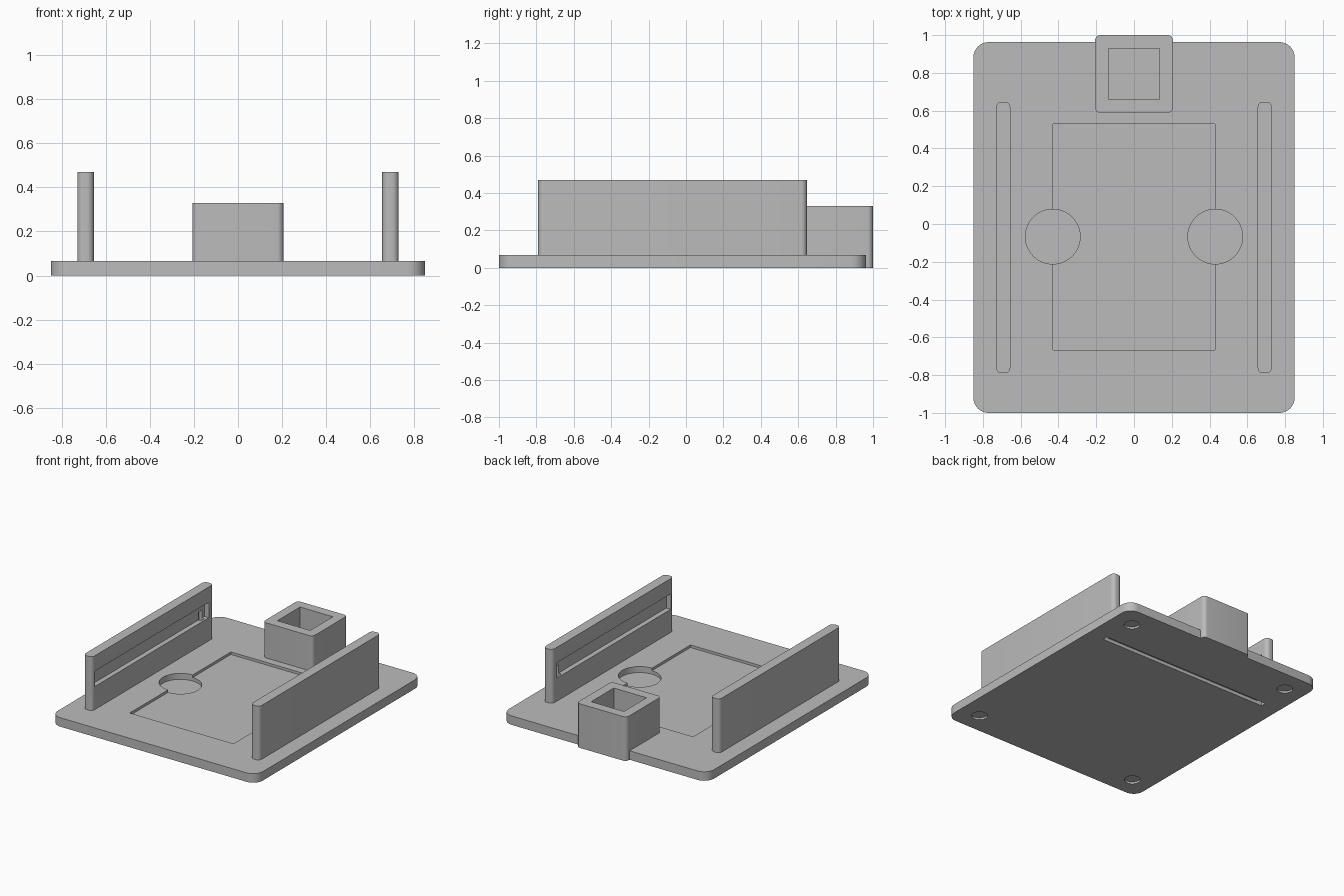
import bpy, bmesh, math

if "Cube" in bpy.data.objects:
    bpy.data.objects.remove(bpy.data.objects["Cube"], do_unlink=True)

grey = bpy.data.materials.new("plain grey")
grey.use_nodes = True
grey.diffuse_color = (0.5, 0.5, 0.5, 1)
grey.node_tree.nodes["Principled BSDF"].inputs["Base Color"].default_value = (0.5, 0.5, 0.5, 1)


def prism(name, outline, z0, z1):
    """Extrude a flat counter-clockwise outline from z0 to z1."""
    bm = bmesh.new()
    low = [bm.verts.new((x, y, z0)) for x, y in outline]
    high = [bm.verts.new((x, y, z1)) for x, y in outline]
    bm.faces.new(low[::-1])
    bm.faces.new(high)
    n = len(outline)
    for i in range(n):
        j = (i + 1) % n
        bm.faces.new((low[i], low[j], high[j], high[i]))
    mesh = bpy.data.meshes.new(name)
    bm.to_mesh(mesh)
    bm.free()
    mesh.materials.append(grey)
    obj = bpy.data.objects.new(name, mesh)
    bpy.context.collection.objects.link(obj)
    return obj


def block(name, x0, x1, y0, y1, z0, z1, radius=0, steps=8):
    """Box with optional rounded vertical corners."""
    if not radius:
        return prism(name, [(x0, y0), (x1, y0), (x1, y1), (x0, y1)], z0, z1)
    corners = [(x1 - radius, y1 - radius), (x0 + radius, y1 - radius),
               (x0 + radius, y0 + radius), (x1 - radius, y0 + radius)]
    outline = []
    for quarter, (cx, cy) in enumerate(corners):
        for k in range(steps + 1):
            a = math.pi / 2 * (quarter + k / steps)
            outline.append((cx + radius * math.cos(a), cy + radius * math.sin(a)))
    return prism(name, outline, z0, z1)


def disc(name, cx, cy, radius, z0, z1, sides=48):
    turn = [math.tau * k / sides for k in range(sides)]
    return prism(name, [(cx + radius * math.cos(a), cy + radius * math.sin(a)) for a in turn], z0, z1)


def cut(target, cutters):
    """Subtract the cutters, bake the result and remove them."""
    for cutter in cutters:
        cutter.hide_render = True
        mod = target.modifiers.new("cut", 'BOOLEAN')
        mod.operation = 'DIFFERENCE'
        mod.solver = 'EXACT'
        mod.object = cutter
    graph = bpy.context.evaluated_depsgraph_get()
    graph.update()
    mesh = bpy.data.meshes.new_from_object(target.evaluated_get(graph))
    target.modifiers.clear()
    target.data = mesh
    for cutter in cutters:
        bpy.data.objects.remove(cutter, do_unlink=True)


TOP = 0.067
POST = (-0.207, 0.207, 0.588, 1.0)

# Base plate with tray recess, finger holes, cable groove and foot recesses
plate = block("base_plate", -0.85, 0.85, -1.0, 0.963, 0, TOP, 0.08)
cutters = [
    block("tray", -0.43, 0.43, -0.667, 0.53, 0.048, 0.2),
    block("post_seat", *POST, -0.1, 0.2, 0.03),
    block("cable_groove", -0.715, 0.715, 0.52, 0.56, -0.1, 0.025),
]
for side in (-1, 1):
    cutters.append(disc("finger_hole", side * 0.43, -0.067, 0.145, 0.022, 0.2))
    cutters.append(block("cable_hole", side * 0.693 - 0.022, side * 0.693 + 0.022,
                         0.52, 0.56, -0.05, 0.2))
    for y in (-0.84, 0.80):
        cutters.append(disc("foot_recess", side * 0.69, y, 0.055, -0.1, 0.015))
cut(plate, cutters)

# Side walls, each with a long slot on the inner face
walls = []
for side, name in ((1, "left_wall"), (-1, "right_wall")):
    xs = sorted((side * 0.655, side * 0.73))
    wall = block(name, *xs, -0.79, 0.647, TOP, 0.47, 0.03)
    slot_x = sorted((side * 0.6, side * 0.692))
    hole_x = sorted((side * 0.671, side * 0.715))
    cut(wall, [block("slot", *slot_x, -0.755, 0.59, 0.24, 0.355),
               block("cable_hole", *hole_x, 0.52, 0.56, 0, 0.3)])
    walls.append(wall)

# Hollow square post at the back
post = block("back_post", *POST, 0, 0.33, 0.03)
cut(post, [block("post_pocket", -0.136, 0.136, 0.66, 0.928, TOP, 0.5)])

# Smooth rounded corners, keep edges sharp
bpy.ops.object.select_all(action='DESELECT')
for obj in [plate, post] + walls:
    obj.select_set(True)
bpy.context.view_layer.objects.active = plate
bpy.ops.object.shade_smooth_by_angle(angle=math.radians(30))
